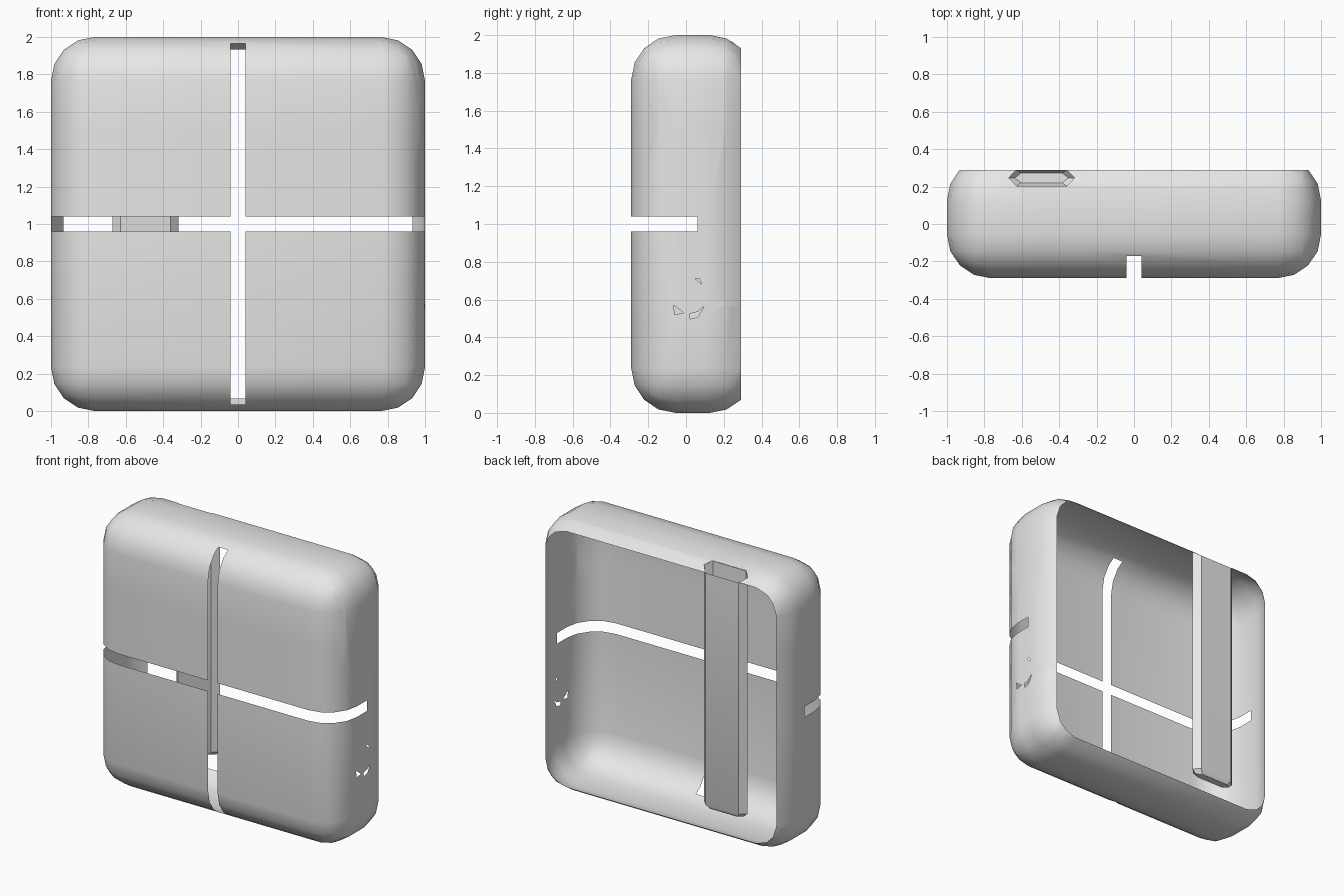
import bpy, bmesh
from math import sqrt
from mathutils import Vector

cube = bpy.data.objects.get("Cube")
if cube:
    bpy.data.objects.remove(cube, do_unlink=True)

RADIUS = 0.235      # rounding of the case edges
REAR = 0.29         # plane of the open back
DEEP = 0.36         # back of the full box before it is opened

grey = bpy.data.materials.new("light_grey")
grey.use_nodes = True
grey.diffuse_color = (0.8, 0.8, 0.8, 1)
grey.node_tree.nodes["Principled BSDF"].inputs["Base Color"].default_value = (0.8, 0.8, 0.8, 1)


def finish(bm, name):
    mesh = bpy.data.meshes.new(name)
    bm.to_mesh(mesh)
    bm.free()
    mesh.materials.append(grey)
    obj = bpy.data.objects.new(name, mesh)
    bpy.context.collection.objects.link(obj)
    bpy.ops.object.select_all(action="DESELECT")
    obj.select_set(True)
    bpy.context.view_layer.objects.active = obj
    bpy.ops.object.shade_smooth_by_angle(angle=0.6)
    return obj


def cut_hole(bm, planes):
    """Remove the surface lying behind every (point, normal) plane."""
    inside = list(bm.faces)
    for point, normal in planes:
        co, no = Vector(point), Vector(normal)
        geom = set(inside)
        for f in inside:
            geom.update(f.edges)
            geom.update(f.verts)
        cut = bmesh.ops.bisect_plane(bm, geom=list(geom), plane_co=co, plane_no=no, dist=1e-5)
        faces = {g for g in cut["geom"] if isinstance(g, bmesh.types.BMFace)} | set(inside)
        inside = [f for f in faces if f.is_valid and (f.calc_center_median() - co).dot(no) < -1e-6]
    bmesh.ops.delete(bm, geom=inside, context="FACES")


def prism_planes(outline, axis):
    """Side planes of a convex counter-clockwise outline extruded along x or z."""
    planes = []
    for (a, b), (c, d) in zip(outline, outline[1:] + outline[:1]):
        if axis == "x":
            planes.append(((0, a, b), (0, d - b, a - c)))
        else:
            planes.append(((a, b, 0), (d - b, a - c, 0)))
    return planes


# Rounded box
bm = bmesh.new()
bmesh.ops.create_cube(bm, size=2)
for v in bm.verts:
    v.co.y = DEEP if v.co.y > 0 else -REAR
    v.co.z += 1
bmesh.ops.bevel(bm, geom=bm.edges[:], offset=RADIUS, segments=4, profile=0.5,
                affect="EDGES", clamp_overlap=True)

# Open back
cut_hole(bm, [((0, REAR, 0), (0, -1, 0))])

# Crossed slots: the level one wraps round the sides
W = 0.039
cut_hole(bm, [((0, 0, 1 + W), (0, 0, 1)), ((0, 0, 1 - W), (0, 0, -1)), ((0, 0.06, 0), (0, 1, 0))])
cut_hole(bm, [((W, 0, 0), (1, 0, 0)), ((-W, 0, 0), (-1, 0, 0)), ((0, -0.17, 0), (0, 1, 0))])

# Small openings in the left wall
vents = [
    [(-0.065, 0.57), (-0.06, 0.52), (-0.012, 0.53)],
    [(0.018, 0.525), (0.022, 0.497), (0.062, 0.507), (0.062, 0.535)],
    [(0.062, 0.535), (0.062, 0.507), (0.098, 0.567)],
    [(0.048, 0.71), (0.085, 0.68), (0.07, 0.712)],
]
for outline in vents:
    cut_hole(bm, [((0.9, 0, 0), (-1, 0, 0))] + prism_planes(outline, "x"))

# Six-sided mouth of the pocket in the top
CX, CY, HX, HY = -0.494, 0.2465, 0.176, 0.0435
hexagon = [(-HX, 0), (-HX + 0.042, -HY), (HX - 0.042, -HY),
           (HX, 0), (HX - 0.042, HY), (-HX + 0.042, HY)]
mouth = [(CX + x, CY + y) for x, y in hexagon]
cut_hole(bm, [((0, 0, 1.5), (0, 0, -1))] + prism_planes(mouth, "z"))
finish(bm, "case_shell")

# Pocket: thin tube from the top wall down to a closed, tapered floor
bm = bmesh.new()


def top_height(y):
    return 2 - RADIUS + sqrt(RADIUS ** 2 - (y - DEEP + RADIUS) ** 2)


rings = [
    [bm.verts.new((x, y, top_height(y) - 0.003)) for x, y in mouth],
    [bm.verts.new((x, y, 0.24)) for x, y in mouth],
    [bm.verts.new((CX + x * 0.82, CY + y * 0.6, 0.21)) for x, y in hexagon],
]
for upper, lower in zip(rings, rings[1:]):
    for i in range(6):
        j = (i + 1) % 6
        bm.faces.new((upper[i], upper[j], lower[j], lower[i]))
bm.faces.new(rings[-1])
finish(bm, "pocket")
